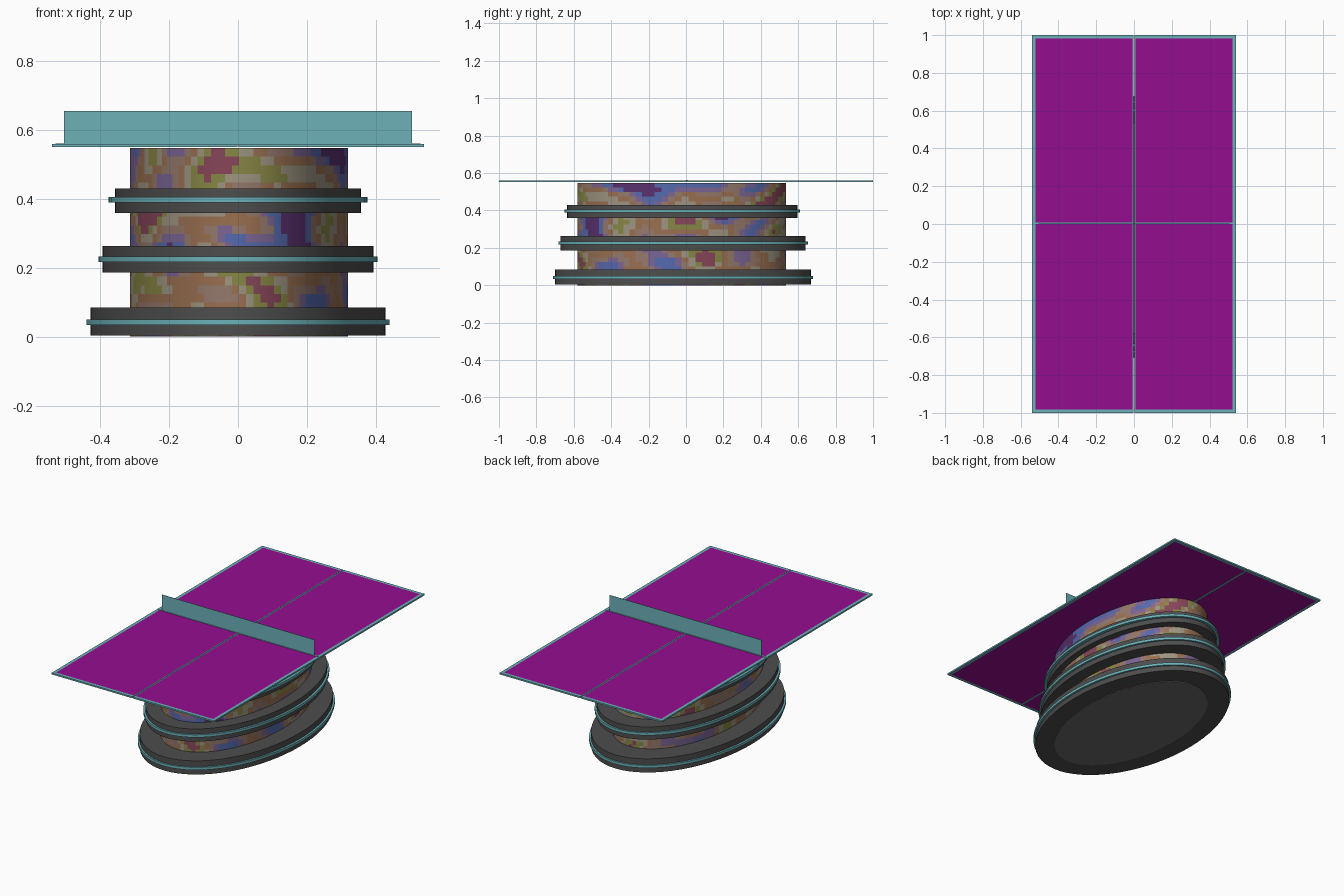
import bpy, bmesh, math
from mathutils import Vector, noise

if "Cube" in bpy.data.objects:
    bpy.data.objects.remove(bpy.data.objects["Cube"])


def material(name, rgb):
    m = bpy.data.materials.new(name)
    m.diffuse_color = (*rgb, 1)
    m.use_nodes = True
    m.node_tree.nodes["Principled BSDF"].inputs["Base Color"].default_value = m.diffuse_color
    return m


TEAL = material("teal", (0.15, 0.44, 0.48))
PURPLE = material("purple", (0.30, 0.004, 0.28))
DARK = material("dark_grey", (0.075, 0.075, 0.075))
CAP = material("cap_grey", (0.15, 0.15, 0.15))


def disc(name, rx, ry, cy, z0, z1, mat):
    bpy.ops.mesh.primitive_cylinder_add(vertices=64, radius=1, depth=1,
                                        location=(0, cy, (z0 + z1) / 2))
    ob = bpy.context.object
    ob.name = name
    ob.scale = (rx, ry, z1 - z0)
    bpy.ops.object.transform_apply(location=False, rotation=False, scale=True)
    bpy.ops.object.shade_smooth_by_angle(angle=math.radians(35))
    ob.data.materials.append(mat)


def box(name, x0, x1, y0, y1, z0, z1, mat):
    bpy.ops.mesh.primitive_cube_add(size=1, location=((x0 + x1) / 2, (y0 + y1) / 2, (z0 + z1) / 2))
    ob = bpy.context.object
    ob.name = name
    ob.scale = (x1 - x0, y1 - y0, z1 - z0)
    bpy.ops.object.transform_apply(location=False, rotation=False, scale=True)
    ob.data.materials.append(mat)


# Oval drum with a mottled, many-coloured wall and grey caps
N, ROWS, TOP = 96, 22, 0.548
bm = bmesh.new()
rows = []
for r in range(ROWS + 1):
    rows.append([bm.verts.new((0.003 + 0.317 * math.cos(2 * math.pi * i / N),
                               -0.023 + 0.558 * math.sin(2 * math.pi * i / N),
                               TOP * r / ROWS)) for i in range(N)])
palette = [(0.10, 0.03, 0.16), (0.09, 0.14, 0.42), (0.20, 0.13, 0.30), (0.30, 0.19, 0.15),
           (0.32, 0.16, 0.08), (0.34, 0.30, 0.22), (0.24, 0.24, 0.06), (0.24, 0.06, 0.10)]
for r in range(ROWS):
    for i in range(N):
        j = (i + 1) % N
        f = bm.faces.new((rows[r][i], rows[r][j], rows[r + 1][j], rows[r + 1][i]))
        c = f.calc_center_median()
        n = noise.noise(Vector((c.x * 5, c.y * 5, c.z * 9 + c.x * 3)))
        f.material_index = 1 + max(0, min(7, int((n + 0.6) / 1.2 * 8)))
        f.smooth = True
bm.faces.new(rows[0][::-1])
bm.faces.new(rows[-1])
me = bpy.data.meshes.new("drum")
bm.to_mesh(me)
bm.free()
me.materials.append(CAP)
for k, rgb in enumerate(palette):
    me.materials.append(material(f"mottle_{k}", rgb))
drum = bpy.data.objects.new("drum", me)
bpy.context.collection.objects.link(drum)
bpy.context.view_layer.objects.active = drum
drum.select_set(True)
bpy.ops.object.shade_smooth_by_angle(angle=math.radians(35))

# Three stacked collars, each with a projecting teal band
for name, rx, ry, cy, z0, z1, tx, ty, zt in (
        ("lower", 0.428, 0.685, -0.016, 0.003, 0.085, 0.440, 0.694, 0.042),
        ("middle", 0.394, 0.656, -0.016, 0.187, 0.263, 0.406, 0.667, 0.225),
        ("upper", 0.357, 0.616, -0.020, 0.360, 0.430, 0.376, 0.630, 0.398)):
    disc(name + "_collar", rx, ry, cy, z0, z1, DARK)
    disc(name + "_band", tx, ty, cy, zt - 0.008, zt + 0.008, TEAL)

# Table top: two purple halves, teal borders, narrow gap along the middle
Z0, Z1, W, L, B = 0.551, 0.560, 0.54, 1.0, 0.018
for s, side in ((-1, "left"), (1, "right")):
    def span(a, b):
        return sorted((s * a, s * b))
    box(side + "_panel", *span(0.007, W - B), -L + B, L - B, Z0, Z1, PURPLE)
    box(side + "_outer_border", *span(W - B, W), -L, L, Z0, Z1, TEAL)
    box(side + "_centre_border", *span(0.002, 0.007), -L + B, L - B, Z0, Z1, TEAL)
    for t, end in ((-1, "front"), (1, "back")):
        y0, y1 = sorted((t * (L - B), t * L))
        box(f"{side}_{end}_border", *span(0.002, W - B), y0, y1, Z0, Z1, TEAL)

# Line across the table and the upright net
box("cross_line", -0.53, 0.53, -0.001, 0.008, Z1 - 0.002, Z1 + 0.002, TEAL)
box("net", -0.506, 0.506, 0.002, 0.004, Z1, 0.656, TEAL)
